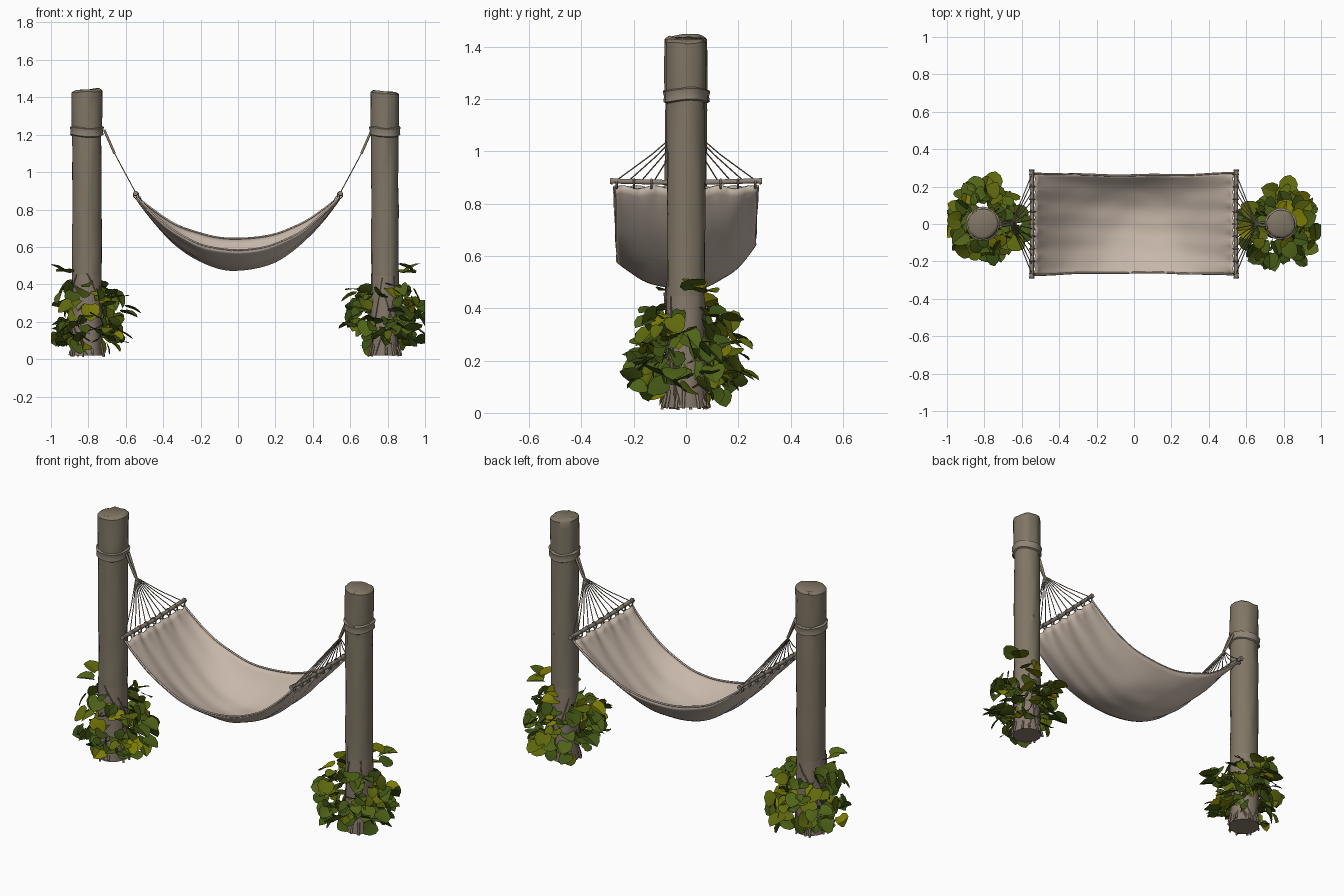
import bpy, bmesh, math, random
from mathutils import Vector, Matrix, noise

random.seed(7)
cube = bpy.data.objects.get("Cube")
if cube:
    bpy.data.objects.remove(cube, do_unlink=True)


def material(name, r, g, b):
    m = bpy.data.materials.new(name)
    m.use_nodes = True
    m.diffuse_color = (r, g, b, 1)
    bsdf = m.node_tree.nodes["Principled BSDF"]
    bsdf.inputs["Base Color"].default_value = (r, g, b, 1)
    bsdf.inputs["Roughness"].default_value = 0.9
    return m


BARK = material("bark brown", 0.215, 0.18, 0.13)
FOOT = material("weathered bark", 0.245, 0.195, 0.15)
CLOTH = material("canvas beige", 0.57, 0.475, 0.40)
ROPE = material("rope brown", 0.27, 0.225, 0.175)
LEAVES = [material("leaf dark green", 0.05, 0.085, 0.007),
          material("leaf green", 0.08, 0.125, 0.009),
          material("leaf olive", 0.115, 0.14, 0.004),
          material("leaf yellow green", 0.20, 0.20, 0.002)]


def finish(name, bm, mats, angle=40):
    mesh = bpy.data.meshes.new(name)
    bm.to_mesh(mesh)
    bm.free()
    for m in mats:
        mesh.materials.append(m)
    ob = bpy.data.objects.new(name, mesh)
    bpy.context.collection.objects.link(ob)
    bpy.ops.object.select_all(action='DESELECT')
    ob.select_set(True)
    bpy.context.view_layer.objects.active = ob
    bpy.ops.object.shade_smooth_by_angle(angle=math.radians(angle))
    return ob


def tubes(name, paths, radius, mat):
    """Round cords along smooth paths."""
    cu = bpy.data.curves.new(name, 'CURVE')
    cu.dimensions = '3D'
    cu.bevel_depth = radius
    cu.bevel_resolution = 1
    cu.use_fill_caps = True
    for pts in paths:
        sp = cu.splines.new('POLY')
        sp.points.add(len(pts) - 1)
        for p, co in zip(sp.points, pts):
            p.co = (*co, 1)
    cu.materials.append(mat)
    ob = bpy.data.objects.new(name, cu)
    bpy.context.collection.objects.link(ob)


# Rough log with a slightly slanted, rounded top and a paler foot
def post(name, cx, r, top, slant):
    bm = bmesh.new()
    sides, rows = 28, 36
    rings = []
    for j in range(rows + 3):
        t = min(j / rows, 1)
        shrink = (1, 0.93, 0.8)[max(0, j - rows)]
        z = 0.02 + (top - 0.03) * t + 0.006 * max(0, j - rows)
        ring = []
        for i in range(sides):
            a = math.tau * i / sides
            d = Vector((math.cos(a), math.sin(a), 0))
            bump = noise.noise(Vector((d.x * 3 + cx, d.y * 3, z * 4)))
            bump += 0.5 * noise.noise(Vector((d.x * 9, d.y * 9, z * 7 + cx)))
            rad = r * (0.99 + 0.06 * bump + 0.1 * max(0, 1 - z / 0.08)) * shrink
            rad *= 1.04 if z > 1.22 else 1
            lift = slant * d.x * t ** 8 + 0.006 * bump * t ** 8
            ring.append(bm.verts.new((cx + d.x * rad, d.y * rad, z + lift)))
        rings.append(ring)
    for a, b in zip(rings, rings[1:]):
        for i in range(sides):
            k = (i + 1) % sides
            bm.faces.new((a[i], a[k], b[k], b[i]))
    bm.faces.new(rings[-1])
    bm.faces.new(rings[0][::-1])
    for f in bm.faces:
        f.material_index = int(f.calc_center_median().z < 0.45)
    finish(name, bm, [BARK, FOOT])


# Heart-shaped leaf folded on the midrib
OUTLINE = [(0, 0), (-0.08, 0.32), (0.12, 0.56), (0.5, 0.58), (0.85, 0.36), (1.05, 0)]


def leaf(bm, base, turn, size, tone):
    fold = random.uniform(0.05, 0.35)

    def place(x, y):
        p = base + turn @ Vector((x, y, abs(y) * fold - 0.2 * x * x)) * size
        p.x = max(-1, min(1, p.x))
        p.z = max(0, p.z)
        return bm.verts.new(p)

    spine = [place(x, 0) for x in (0, 0.5, 1.05)]
    for s in (1, -1):
        side = [place(x, y * s) for x, y in OUTLINE[1:-1]]
        for f in ((spine[0], side[0], side[1], spine[1]),
                  (spine[1], side[1], side[2]),
                  (spine[1], side[2], side[3], spine[2])):
            bm.faces.new(f if s < 0 else f[::-1]).material_index = tone


# Leaves scattered round a post, plus a few that reach farther out
def foliage(name, cx, cy, count, strays):
    bm = bmesh.new()
    for n in range(count):
        a = random.uniform(0, math.tau)
        z = 0.07 + 0.38 * random.betavariate(1.6, 2.1)
        reach = 0.065 + 0.115 * random.random() * (1.15 - abs(z - 0.23) * 2)
        base = Vector((cx + math.cos(a) * reach, cy + math.sin(a) * reach, z))
        turn = (Matrix.Rotation(a + random.uniform(-1.1, 1.1), 4, 'Z')
                @ Matrix.Rotation(random.uniform(-0.6, 1.3), 4, 'Y')
                @ Matrix.Rotation(random.uniform(-0.9, 0.9), 4, 'X'))
        tone = random.choices((0, 1, 2, 3), (5, 5, 3, 1))[0]
        leaf(bm, base, turn, random.uniform(0.05, 0.085), tone)
    for x, y, z, pitch, tone in strays:
        turn = (Matrix.Rotation(math.atan2(y - cy, x - cx), 4, 'Z')
                @ Matrix.Rotation(pitch, 4, 'Y'))
        leaf(bm, Vector((x, y, z)), turn, 0.085, tone)
    finish(name, bm, LEAVES, 30)


# Canvas sling: sags along its length and cups across its width
def sling():
    bm = bmesh.new()
    nu, nv = 48, 32
    grid = []
    for i in range(nu + 1):
        u = 2 * i / nu - 1
        row = []
        for j in range(nv + 1):
            v = 2 * j / nv - 1
            cup = (0.16 if v > 0 else 0.10) * abs(v) ** 2.4 * (1 - u * u)
            z = 0.482 + 0.383 * abs(u) ** 2.1 + cup
            z += 0.005 * math.sin(v * 14 + u * 1.5) * (0.2 + u * u)
            z += 0.005 * noise.noise(Vector((u * 4, v * 3, 0)))
            scallop = 0.018 * abs(u) ** 20 * abs(math.sin(v * math.pi * 4))
            x = math.copysign(abs(u) * 0.54 - scallop, u)
            y = v * (0.26 + 0.013 * u * u) + 0.002 * math.sin(u * 9)
            row.append(bm.verts.new((x, y, z)))
        grid.append(row)
    for a, b in zip(grid, grid[1:]):
        for j in range(nv):
            bm.faces.new((a[j], b[j], b[j + 1], a[j + 1]))
    edges = [[r[k].co + Vector((0, 0, 0.002)) for r in grid] for k in (0, nv)]
    ob = finish("hammock_canvas", bm, [CLOTH], 60)
    solid = ob.modifiers.new("thickness", 'SOLIDIFY')
    solid.thickness = 0.008
    tubes("canvas_hems", edges, 0.005, CLOTH)


# Flat, slightly wavy rope band round a post
def band(name, cx, r):
    bm = bmesh.new()
    rings = []
    for dz, out in ((-0.025, 0), (-0.02, 0.009), (0, 0.006), (0.02, 0.011), (0.026, 0)):
        ring = []
        for i in range(28):
            a = math.tau * i / 28
            rad = r + out + 0.002 * math.sin(a * 5)
            ring.append(bm.verts.new((cx + rad * math.cos(a), rad * math.sin(a),
                                      1.215 + dz + 0.006 * math.sin(2 * a + 1))))
        rings.append(ring)
    for a, b in zip(rings, rings[1:]):
        for i in range(28):
            k = (i + 1) % 28
            bm.faces.new((a[i], a[k], b[k], b[i]))
    finish(name, bm, [ROPE])


sling()

# Each stray leaf: x, y, z, pitch, tone
RIGHT_STRAYS = ((-0.6, 0.0, 0.28, 0.2, 1), (-0.62, -0.04, 0.25, 0.1, 0),
                (-0.66, -0.08, 0.33, -0.3, 2), (-0.64, 0.05, 0.15, 0.3, 1),
                (-0.93, 0.02, 0.47, -0.6, 2), (-0.9, -0.05, 0.46, -0.3, 1),
                (-0.76, 0.2, 0.16, 0.2, 2), (-0.84, 0.18, 0.3, 0.3, 1),
                (-0.79, -0.15, 0.29, 1.2, 3))
LEFT_STRAYS = ((0.62, 0.03, 0.19, 0.1, 0), (0.63, -0.03, 0.35, 0.3, 3),
               (0.65, 0.06, 0.37, -0.2, 2), (0.9, 0.02, 0.47, -0.7, 1),
               (0.88, 0.06, 0.46, -0.2, 2), (0.93, -0.04, 0.17, 0.3, 1),
               (0.82, 0.18, 0.16, 0.2, 2), (0.72, -0.15, 0.13, 0.2, 0),
               (0.86, 0.02, 0.51, 0.2, 3))

for label, s, cx, r, top, strays in (("right", -1, -0.808, 0.08, 1.44, RIGHT_STRAYS),
                                     ("left", 1, 0.785, 0.074, 1.43, LEFT_STRAYS)):
    post(label + "_post", cx, r, top, -0.006 * s)
    foliage(label + "_leaves", cx, 0.02 * -s, 135, strays)

    # Band on the post and the rope that hangs from it
    band(label + "_rope_band", cx, r)
    knot = Vector((s * 0.715, 0, 1.225))
    apex = Vector((s * 0.66, 0, 1.1))
    tubes(label + "_main_rope", [[knot + Vector((0, e * 0.012, 0)),
                                  apex + Vector((0, e * 0.003, 0))] for e in (-1, 1)],
          0.007, ROPE)

    # Fan of cords down to the spreader bar
    cords, loops = [], []
    for k in range(12):
        end = Vector((s * 0.547, -0.265 + 0.53 * k / 11, 0.89))
        mid = apex.lerp(end, 0.5) + Vector((-s * 0.004, 0, -0.008))
        cords.append([apex, mid, end])
    tubes(label + "_fan_cords", cords, 0.0025, ROPE)
    tubes(label + "_spreader_bar", [[(s * 0.547, -0.29, 0.887), (s * 0.545, 0, 0.88),
                                     (s * 0.547, 0.29, 0.888)]], 0.011, ROPE)
    tubes(label + "_bar_ends", [[(s * 0.547, e * 0.28, 0.886), (s * 0.547, e * 0.29, 0.887)]
                                for e in (-1, 1)], 0.014, ROPE)

    # Loops that hold the canvas on the bar
    for k in range(9):
        y = -0.265 + 0.53 * k / 8
        loops.append([(s * (0.545 + 0.014 * math.cos(a)), y, 0.877 + 0.018 * math.sin(a))
                      for a in (math.tau * i / 10 for i in range(11))])
    tubes(label + "_bar_loops", loops, 0.004, ROPE)

    # Ivy stems climbing the post, and roots at its foot
    stems, roots = [], []
    for k in range(6):
        start, twist = random.uniform(0, math.tau), random.uniform(-3, 3)
        high = random.uniform(0.3, 0.45)
        stems.append([(cx + (r + 0.003) * math.cos(start + twist * t),
                       (r + 0.003) * math.sin(start + twist * t), 0.02 + high * t)
                      for t in (i / 14 for i in range(15))])
    tubes(label + "_ivy_stems", stems, 0.003, FOOT)
    for k in range(11):
        a = math.tau * k / 11 + random.uniform(-0.25, 0.25)
        low = random.uniform(0.01, 0.03)
        roots.append([(cx + d * math.cos(a), d * math.sin(a), z) for d, z in
                      ((r, random.uniform(0.05, 0.09)), (r + 0.01, 0.04), (r + 0.014, low))])
    tubes(label + "_roots", roots, 0.006, FOOT)
